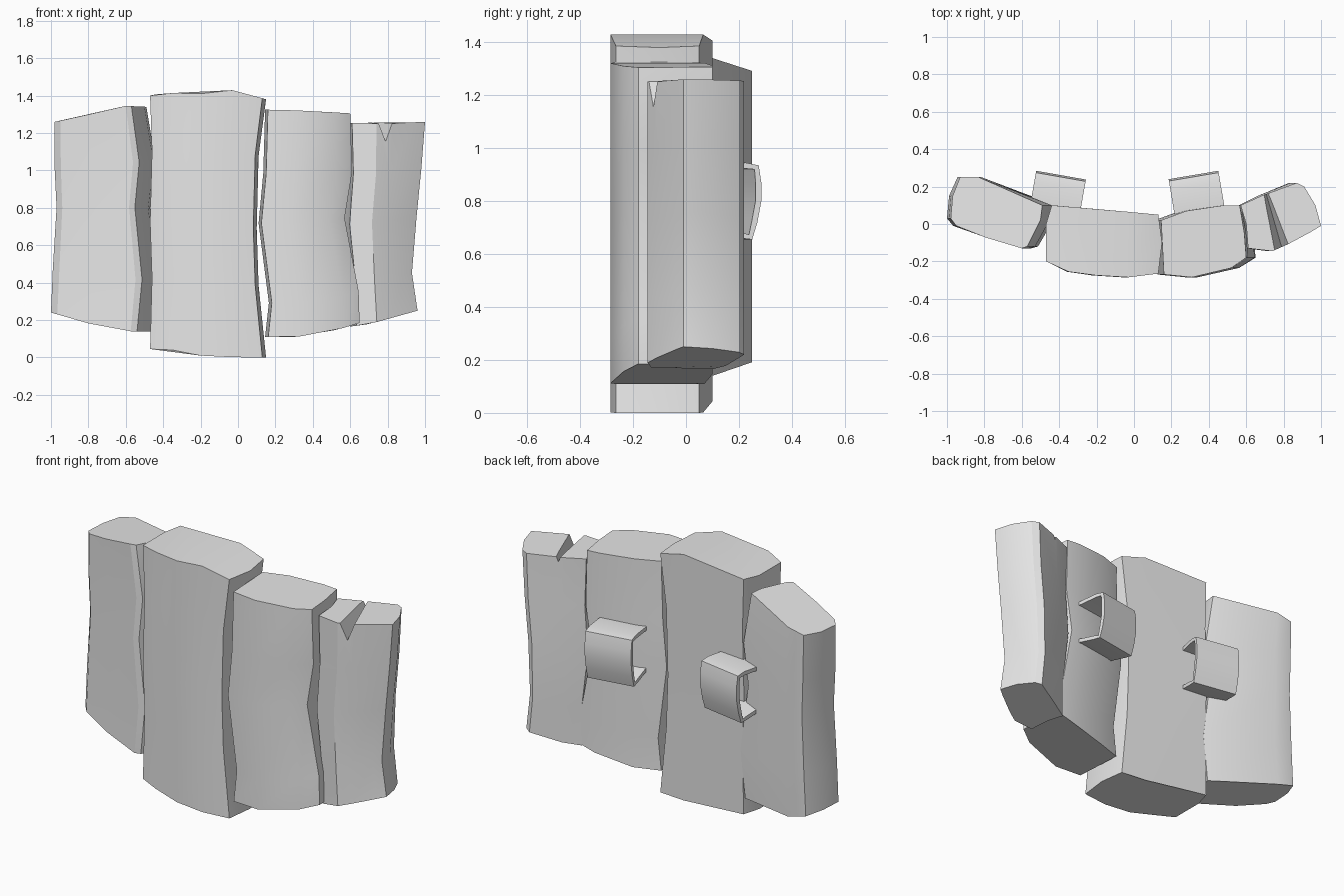
import bpy, bmesh, math
from mathutils import Vector, Matrix

cube = bpy.data.objects.get("Cube")
if cube:
    bpy.data.objects.remove(cube, do_unlink=True)

grey = bpy.data.materials.new("plain grey")
grey.use_nodes = True
colour = (0.8, 0.8, 0.8, 1)
grey.diffuse_color = colour
grey.node_tree.nodes["Principled BSDF"].inputs["Base Color"].default_value = colour


def finish(bm, name):
    """Turn a bmesh into a named object with smooth sides and sharp edges."""
    bmesh.ops.recalc_face_normals(bm, faces=bm.faces)
    mesh = bpy.data.meshes.new(name)
    bm.to_mesh(mesh)
    bm.free()
    obj = bpy.data.objects.new(name, mesh)
    bpy.context.collection.objects.link(obj)
    mesh.materials.append(grey)
    return obj


def smooth(obj):
    bpy.ops.object.select_all(action='DESELECT')
    obj.select_set(True)
    bpy.context.view_layer.objects.active = obj
    bpy.ops.object.shade_smooth_by_angle(angle=math.radians(28))


def along(curve, x):
    """Height of a piecewise straight line at x."""
    if x <= curve[0][0]:
        return curve[0][1]
    for (x0, z0), (x1, z1) in zip(curve, curve[1:]):
        if x <= x1:
            return z0 + (z1 - z0) * (x - x0) / (x1 - x0)
    return curve[-1][1]


def plank(name, outline, top, bottom, levels, ridge=None):
    """Stack copies of an outline; levels hold (height, low-x shift, high-x shift)."""
    bm = bmesh.new()
    lo = min(p[0] for p in outline)
    hi = max(p[0] for p in outline)
    rings = []
    for t, d_lo, d_hi in levels:
        ring = []
        for x, y in outline:
            u = (x - lo) / (hi - lo)
            z0, z1 = along(bottom, x), along(top, x)
            ring.append(bm.verts.new((x + d_lo * (1 - u) + d_hi * u, y, z0 + t * (z1 - z0))))
        rings.append(ring)
    n = len(outline)
    for a, b in zip(rings, rings[1:]):
        for i in range(n):
            j = (i + 1) % n
            bm.faces.new((a[i], a[j], b[j], b[i]))
    bm.faces.new(rings[0][::-1])
    cap = bm.faces.new(rings[-1])
    if ridge:
        bmesh.utils.face_split(cap, rings[-1][ridge[0]], rings[-1][ridge[1]])
    return finish(bm, name)


# Four rough planks, bowed into a shallow curve
right_outer = plank(
    "right_outer_plank",
    [(-0.98, 0.03), (-0.95, -0.01), (-0.8, -0.07), (-0.6, -0.13), (-0.57, -0.12),
     (-0.5, 0.02), (-0.49, 0.1), (-0.83, 0.25), (-0.93, 0.25), (-0.97, 0.15)],
    [(-0.98, 1.26), (-0.88, 1.28), (-0.6, 1.345), (-0.49, 1.34)],
    [(-0.98, 0.24), (-0.67, 0.14), (-0.49, 0.14)],
    [(0, -0.02, 0.04), (0.23, -0.01, 0.07), (0.55, 0.01, 0.02), (0.75, 0, 0.05), (1, 0, 0)])

right_inner = plank(
    "right_inner_plank",
    [(-0.47, -0.2), (-0.35, -0.255), (-0.2, -0.275), (-0.03, -0.285), (0.13, -0.265),
     (0.15, -0.1), (0.13, 0.05), (-0.03, 0.065), (-0.44, 0.1), (-0.47, 0.0)],
    [(-0.47, 1.4), (-0.4, 1.415), (-0.2, 1.41), (-0.02, 1.43), (0.15, 1.38)],
    [(-0.47, 0.045), (-0.35, 0.04), (-0.2, 0.01), (0, 0), (0.15, 0)],
    [(0, 0, 0), (0.28, 0.01, -0.04), (0.5, 0, -0.05), (0.78, 0.01, -0.04), (1, 0, 0)],
    ridge=(3, 7))

left_inner = plank(
    "left_inner_plank",
    [(0.16, -0.27), (0.31, -0.285), (0.52, -0.235), (0.6, -0.18), (0.59, -0.05),
     (0.565, 0.1), (0.48, 0.1), (0.28, 0.07), (0.145, 0.02)],
    [(0.14, 1.325), (0.35, 1.32), (0.6, 1.305)],
    [(0.14, 0.11), (0.3, 0.11), (0.5, 0.15), (0.6, 0.185)],
    [(0, 0, 0.05), (0.15, 0.02, 0.045), (0.5, -0.035, -0.03), (0.72, -0.01, 0.01), (1, 0, 0)])

left_outer = plank(
    "left_outer_plank",
    [(0.61, -0.13), (0.74, -0.145), (0.82, -0.11), (0.95, -0.04), (1.0, -0.01),
     (0.97, 0.1), (0.91, 0.2), (0.87, 0.22), (0.68, 0.15), (0.57, 0.1), (0.6, 0)],
    [(0.57, 1.255), (0.8, 1.25), (1.0, 1.26)],
    [(0.57, 0.165), (0.7, 0.18), (0.87, 0.22), (1.0, 0.25)],
    [(0, 0.03, -0.04), (0.2, 0.03, -0.07), (0.5, -0.01, -0.045), (0.75, 0.01, -0.02), (1, 0, 0)])

# Split in the top of the left outer plank, deepest at its front edge
bm = bmesh.new()
for x, y, half, depth in [(0.69, 0.22, 0.02, 0.015), (0.765, -0.04, 0.025, 0.025),
                          (0.8, -0.16, 0.06, 0.11)]:
    for dx, z in [(-half, 1.29), (half, 1.29), (0, 1.255 - depth)]:
        bm.verts.new((x + dx, y, z))
bmesh.ops.convex_hull(bm, input=bm.verts)
cutter = finish(bm, "split_cutter")
cutter.hide_render = True
cutter.hide_set(True)
cut = left_outer.modifiers.new("split", 'BOOLEAN')
cut.operation = 'DIFFERENCE'
cut.object = cutter
cut.solver = 'EXACT'
bpy.context.view_layer.objects.active = left_outer
left_outer.select_set(True)
bpy.ops.object.modifier_apply(modifier=cut.name)
bpy.data.objects.remove(cutter, do_unlink=True)

for obj in (right_outer, right_inner, left_inner, left_outer):
    smooth(obj)

# Two bent straps on the back, each an open band
BAND = [(-0.19, 0.94), (-0.06, 0.945), (-0.01, 0.935), (0, 0.87), (0, 0.8),
        (-0.015, 0.72), (-0.035, 0.655), (-0.08, 0.66), (-0.19, 0.68)]


def strap(name, x, y, turn):
    bm = bmesh.new()
    ends = [[bm.verts.new((s, py, pz)) for py, pz in BAND] for s in (-0.135, 0.135)]
    for i in range(len(BAND) - 1):
        bm.faces.new((ends[0][i], ends[1][i], ends[1][i + 1], ends[0][i + 1]))
    place = Matrix.Translation(Vector((x, y, 0))) @ Matrix.Rotation(math.radians(turn), 4, 'Z')
    bmesh.ops.transform(bm, matrix=place, verts=bm.verts)
    obj = finish(bm, name)
    # Thicken towards the inside of the band
    centre = Vector((x, y - 0.1, 0.8))
    face = obj.data.polygons[3]
    outward = face.normal.dot(face.center - centre) > 0
    thick = obj.modifiers.new("thickness", 'SOLIDIFY')
    thick.thickness = 0.022
    thick.offset = -1 if outward else 1
    bpy.ops.object.select_all(action='DESELECT')
    obj.select_set(True)
    bpy.context.view_layer.objects.active = obj
    bpy.ops.object.modifier_apply(modifier=thick.name)
    smooth(obj)


strap("left_strap", 0.318, 0.262, 9.6)
strap("right_strap", -0.39, 0.261, -10)
